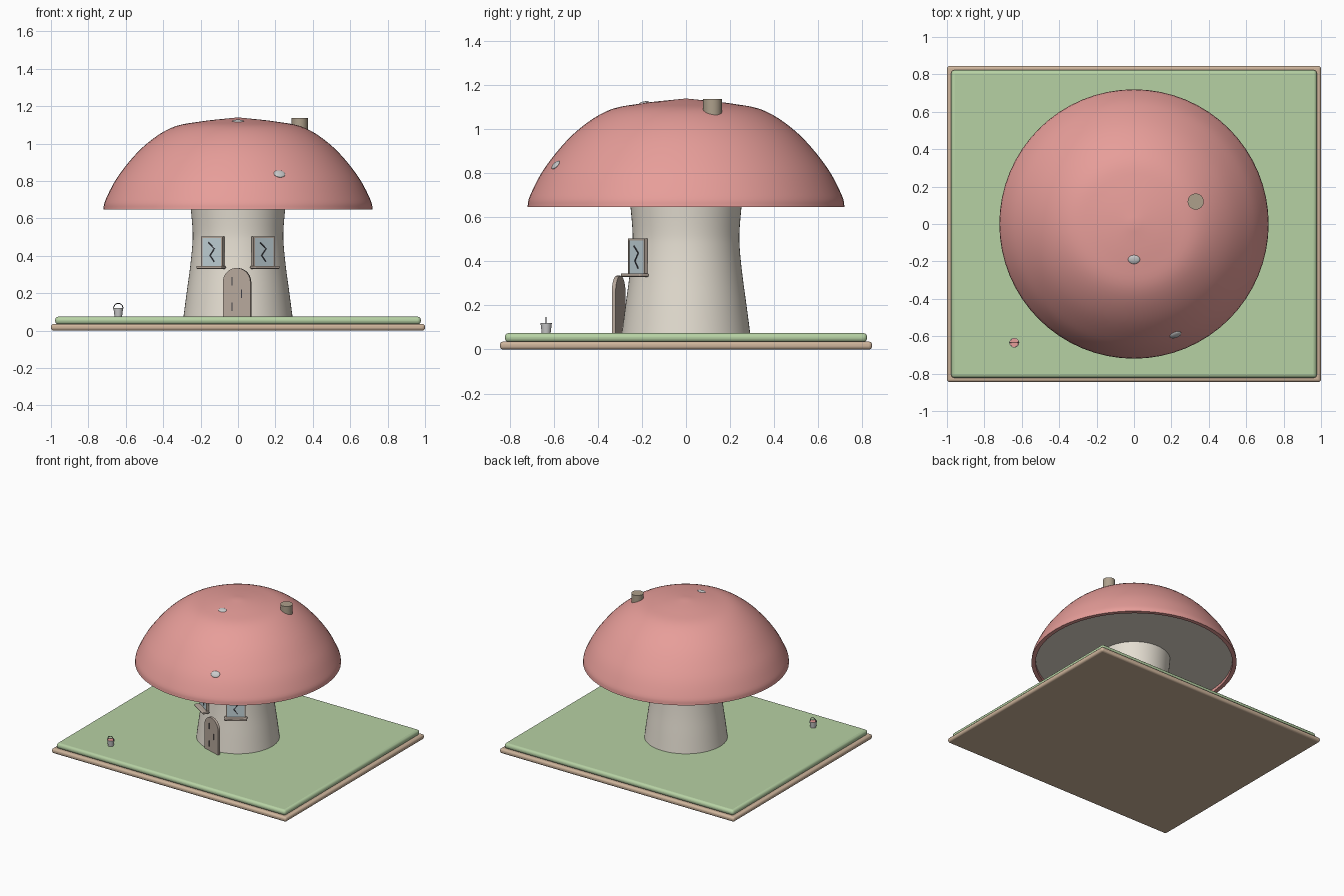
import bpy, bmesh, math
from mathutils import Vector, Matrix

if "Cube" in bpy.data.objects:
    bpy.data.objects.remove(bpy.data.objects["Cube"])

MATS = {}
COLORS = {"cap": (0.80, 0.34, 0.32), "cream": (0.78, 0.73, 0.64), "grass": (0.47, 0.64, 0.37),
          "tan": (0.62, 0.46, 0.33), "wood": (0.47, 0.39, 0.33), "glass": (0.55, 0.66, 0.70),
          "dark": (0.05, 0.05, 0.06), "white": (0.8, 0.8, 0.8), "stone": (0.42, 0.35, 0.26)}


def finish(name, bm, color, matrix=None, bevel=0, segments=3):
    bmesh.ops.recalc_face_normals(bm, faces=bm.faces)
    mesh = bpy.data.meshes.new(name)
    bm.to_mesh(mesh)
    bm.free()
    ob = bpy.data.objects.new(name, mesh)
    bpy.context.collection.objects.link(ob)
    if matrix:
        ob.matrix_world = matrix
    if color not in MATS:
        MATS[color] = bpy.data.materials.new(color)
        MATS[color].diffuse_color = (*COLORS[color], 1)
    mesh.materials.append(MATS[color])
    if bevel:
        mod = ob.modifiers.new("rounding", "BEVEL")
        mod.width, mod.segments = bevel, segments
    bpy.ops.object.select_all(action="DESELECT")
    ob.select_set(True)
    bpy.context.view_layer.objects.active = ob
    bpy.ops.object.shade_smooth_by_angle(angle=math.radians(35))
    return ob


def box(name, size, center, color, frame=Matrix(), bevel=0, tilt=0):
    bm = bmesh.new()
    bmesh.ops.create_cube(bm, size=1)
    bmesh.ops.scale(bm, vec=size, verts=bm.verts)
    m = frame @ Matrix.Translation(center) @ Matrix.Rotation(tilt, 4, "Y")
    return finish(name, bm, color, m, bevel)


def smooth_profile(pts, steps=5):
    # Catmull-Rom through the given points
    p = [Vector(q) for q in pts]
    p = [2 * p[0] - p[1]] + p + [2 * p[-1] - p[-2]]
    out = []
    for a, b, c, d in zip(p, p[1:], p[2:], p[3:]):
        for i in range(steps):
            t = i / steps
            out.append(0.5 * (2 * b + (c - a) * t + (2 * a - 5 * b + 4 * c - d) * t * t
                              + (3 * b - a - 3 * c + d) * t ** 3))
    return [tuple(v) for v in out + [p[-2]]]


def lathe(name, profile, color, at=(0, 0, 0), sides=64):
    bm = bmesh.new()
    vs = [bm.verts.new((r, 0, z)) for r, z in profile]
    es = [bm.edges.new(e) for e in zip(vs, vs[1:])]
    bmesh.ops.spin(bm, geom=vs + es, axis=(0, 0, 1), cent=(0, 0, 0), angle=math.tau,
                   steps=sides, use_duplicate=False)
    bmesh.ops.remove_doubles(bm, verts=bm.verts, dist=1e-5)
    return finish(name, bm, color, Matrix.Translation(at))


# Ground slab and lawn
box("base_slab", (2, 1.69, 0.036), (0, 0, 0.018), "tan", bevel=0.014)
box("lawn", (1.955, 1.645, 0.042), (0, 0, 0.054), "grass", bevel=0.018)

# Stem, cap and the recessed underside
lathe("stem", [(0, 0.07)] + smooth_profile([(0.292, 0.07), (0.275, 0.2), (0.256, 0.34),
      (0.244, 0.46), (0.243, 0.54), (0.255, 0.68)]) + [(0, 0.68)], "cream")
lathe("cap", [(0.69, 0.672), (0.69, 0.648)] + smooth_profile([(0.72, 0.648), (0.708, 0.70),
      (0.638, 0.83), (0.51, 0.98), (0.36, 1.083), (0.2, 1.118), (0, 1.14)]), "cap")
lathe("cap_underside", [(0, 0.67), (0.692, 0.67), (0.692, 0.674), (0, 0.674)], "cream")

# Pale spots just breaking through the cap
for i, (pos, normal) in enumerate([((0.222, -0.592, 0.838), (0.27, -0.72, 0.64)),
                                   ((0, -0.19, 1.119), (0, -0.2, 1))]):
    bm = bmesh.new()
    bmesh.ops.create_uvsphere(bm, u_segments=24, v_segments=12, radius=1)
    bmesh.ops.scale(bm, vec=(0.032, 0.024, 0.008), verts=bm.verts)
    rot = Vector(normal).to_track_quat("Z", "Y").to_matrix().to_4x4()
    finish(f"cap_spot_{i + 1}", bm, "white", Matrix.Translation(pos) @ rot)

# Chimney
lathe("chimney", [(0, 1.0), (0.043, 1.0), (0.043, 1.137), (0, 1.137)], "stone", (0.33, 0.12, 0), 32)

# Arched door standing slightly ajar
door = Matrix.Translation((-0.005, -0.306, 0.073)) @ Matrix.Rotation(math.radians(-17), 4, "Z")
W, H, T = 0.077, 0.185, 0.018
outline = [(-W, 0), (W, 0)] + [(W * math.cos(a), H + W * math.sin(a))
                               for a in [math.pi * i / 20 for i in range(21)]]
bm = bmesh.new()
face = bm.faces.new([bm.verts.new((x, -T / 2, z)) for x, z in outline])
ext = bmesh.ops.extrude_face_region(bm, geom=[face])
bmesh.ops.translate(bm, vec=(0, T, 0), verts=[v for v in ext["geom"] if isinstance(v, bmesh.types.BMVert)])
finish("door", bm, "wood", door)
for i, (x, z) in enumerate([(-0.025, 0.19), (-0.025, 0.055), (0.028, 0.125)]):
    box(f"door_groove_{i + 1}", (0.005, 0.004, 0.045), (x, -T / 2, z), "dark", door)

# Two windows lying against the stem, each with frame, pane, crack and sill
crack = [(-0.022, 0.05), (0.014, 0.018), (-0.014, -0.018), (0.012, -0.05)]
for side, sx in (("left", -1), ("right", 1)):
    f = Matrix.Translation((sx * 0.135, -0.219, 0.42)) @ Matrix.Rotation(sx * math.radians(33), 4, "Z")
    box(f"{side}_window_pane", (0.125, 0.012, 0.155), (0, 0, 0), "glass", f)
    for x in (-0.064, 0.064):
        box(f"{side}_window_post", (0.008, 0.018, 0.168), (x, 0, 0), "wood", f)
    for z in (-0.08, 0.08):
        box(f"{side}_window_rail", (0.136, 0.018, 0.008), (0, 0, z), "wood", f)
    box(f"{side}_window_sill", (0.16, 0.05, 0.016), (0, -0.017, -0.082), "wood", f, bevel=0.005)
    for i, ((x0, z0), (x1, z1)) in enumerate(zip(crack, crack[1:])):
        box(f"{side}_window_crack_{i + 1}", (0.006, 0.004, math.hypot(x1 - x0, z1 - z0) + 0.003),
            ((x0 + x1) / 2, -0.007, (z0 + z1) / 2), "dark", f, tilt=math.atan2(x1 - x0, z1 - z0))

# Little bucket of berries with a hoop handle
spot = (-0.64, -0.635, 0)
lathe("bucket", [(0, 0.074), (0.02, 0.074), (0.026, 0.121), (0.023, 0.121), (0.022, 0.115)],
      "white", spot, 24)
lathe("bucket_contents", [(0, 0.119), (0.0245, 0.119), (0.022, 0.112), (0, 0.112)], "cap", spot, 24)
curve = bpy.data.curves.new("bucket_handle", "CURVE")
curve.dimensions = "3D"
curve.bevel_depth, curve.bevel_resolution = 0.0025, 2
sp = curve.splines.new("POLY")
sp.points.add(16)
for i, p in enumerate(sp.points):
    a = math.pi * i / 16
    p.co = (spot[0] + 0.025 * math.cos(a), spot[1], 0.119 + 0.027 * math.sin(a), 1)
curve.materials.append(MATS["dark"])
bpy.context.collection.objects.link(bpy.data.objects.new("bucket_handle", curve))

for m in bpy.data.materials:
    if m.users and not m.is_grease_pencil:
        m.use_nodes = True
        m.node_tree.nodes["Principled BSDF"].inputs["Base Color"].default_value = m.diffuse_color
